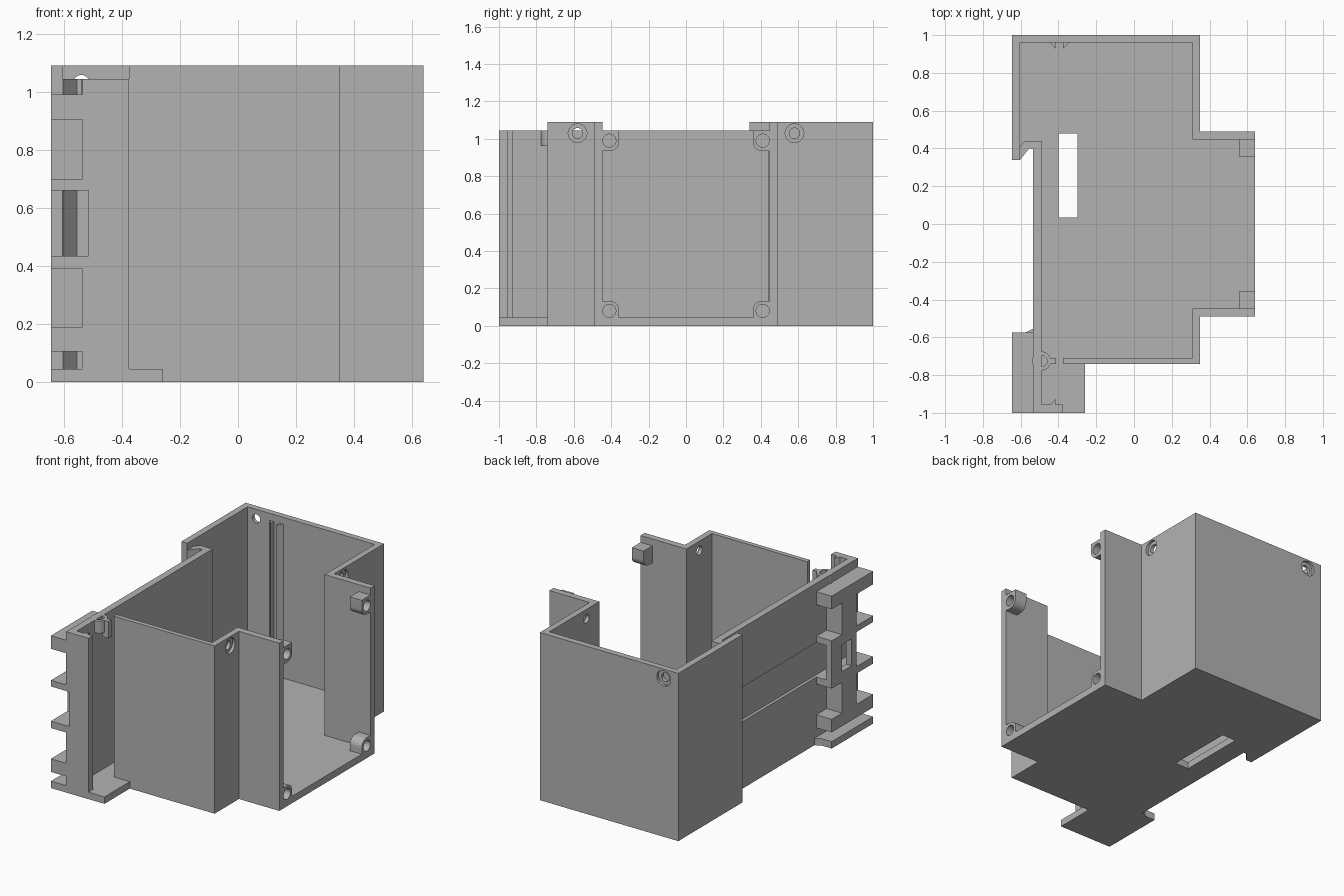
import bpy, bmesh, math
from mathutils import Vector

if "Cube" in bpy.data.objects:
    bpy.data.objects.remove(bpy.data.objects["Cube"])

grey = bpy.data.materials.new("plain grey")
grey.diffuse_color = (0.45, 0.45, 0.45, 1)
grey.use_nodes = True
grey.node_tree.nodes["Principled BSDF"].inputs["Base Color"].default_value = grey.diffuse_color

H, RIM, FLOOR = 1.09, 1.045, 0.045


def prism(name, pts, lo, hi, axis="z"):
    """Extrude a closed outline along an axis (x: pts are y,z; y: x,z; z: x,y)."""
    place = {"x": lambda a, b, c: (c, a, b),
             "y": lambda a, b, c: (a, c, b),
             "z": lambda a, b, c: (a, b, c)}[axis]
    bm = bmesh.new()
    face = bm.faces.new([bm.verts.new(place(a, b, lo)) for a, b in pts])
    ext = bmesh.ops.extrude_face_region(bm, geom=[face])
    shift = Vector(place(0, 0, hi - lo))
    bmesh.ops.translate(bm, vec=shift,
                        verts=[v for v in ext["geom"] if isinstance(v, bmesh.types.BMVert)])
    bmesh.ops.recalc_face_normals(bm, faces=bm.faces)
    me = bpy.data.meshes.new(name)
    bm.to_mesh(me)
    bm.free()
    me.materials.append(grey)
    ob = bpy.data.objects.new(name, me)
    bpy.context.collection.objects.link(ob)
    return ob


def box(name, x0, x1, y0, y1, z0, z1):
    return prism(name, [(x0, y0), (x1, y0), (x1, y1), (x0, y1)], z0, z1)


def circle(a, b, r, n=32):
    return [(a + r * math.cos(2 * math.pi * i / n), b + r * math.sin(2 * math.pi * i / n))
            for i in range(n)]


def cut(ob, cutter):
    cutter.hide_render = True
    cutter.hide_viewport = True
    cutter.display_type = "WIRE"
    m = ob.modifiers.new("cut", "BOOLEAN")
    m.operation, m.solver, m.object = "DIFFERENCE", "EXACT", cutter


def screw_hole(ob, a, b, axis, outer, inward):
    """Through hole with a wider shallow recess on the outside face."""
    for r, d in ((0.028, 0.08), (0.05, 0.018)):
        lo, hi = sorted((outer - inward * 0.02, outer + inward * d))
        cut(ob, prism("hole_cutter", circle(a, b, r), lo, hi, axis))


# floor plate with slot
floor = prism("floor", [(-.645, 1), (.35, 1), (.35, .49), (.64, .49), (.64, -.49), (.35, -.49),
                        (.35, -.74), (-.26, -.74), (-.26, -1), (-.645, -1), (-.645, -.575),
                        (-.575, -.575), (-.535, -.555), (-.535, .4), (-.555, .4),
                        (-.605, .34), (-.645, .34)], 0, FLOOR)
cut(floor, box("slot_cutter", -.4, -.3, .035, .48, -.1, .2))

# tall back wall with its side return and flange
back = prism("back_wall", [(-.645, .34), (-.645, 1), (.35, 1), (.35, .49), (.64, .49), (.64, .447),
                           (.31, .447), (.31, .96), (-.603, .96), (-.603, .34)], FLOOR, H)
screw_hole(back, -.54, 1.03, "y", 1, -1)
screw_hole(back, .58, 1.03, "x", .35, -1)

# tall front wall with flange
front = prism("front_wall", [(-.375, -.74), (.35, -.74), (.35, -.49), (.64, -.49), (.64, -.447),
                             (.31, -.447), (.31, -.71), (-.375, -.71)], FLOOR, H)
screw_hole(front, -.58, 1.03, "x", .35, -1)

# left wall, with a long shallow groove across its outside
prism("left_wall", [(-.49, FLOOR), (-.535, FLOOR), (-.535, .435), (-.515, .435), (-.515, .66),
                    (-.535, .66), (-.535, RIM), (-.49, RIM)], -1, .4, "y")

# fixed rail hook joining left wall and back wall
prism("rail_hook", [(-.603, .34), (-.555, .4), (-.49, .4), (-.49, .44), (-.58, .44),
                    (-.603, .41)], FLOOR, RIM)

# narrow front end wall and the guide ribs for a board
box("end_wall", -.49, -.375, -1, -.955, FLOOR, RIM)
prism("front_guide_rib", [(-.44, -.955), (-.415, -.925), (-.415, -.955)], FLOOR, RIM)
for name, xa, xb in (("back_guide_rib_left", -.445, -.415), ("back_guide_rib_right", -.345, -.375)):
    prism(name, [(xa, .96), (xb, .928), (xb, .96)], FLOOR, RIM)

# clip guide bars on the outside of the left wall
for i, (z0, z1) in enumerate(((.105, .19), (.39, .435), (.66, .70), (.905, .99))):
    box(f"clip_bar_{i + 1}", -.645, -.535, -1, -.575, z0, z1)
for i, (z0, z1) in enumerate(((.19, .39), (.70, .905))):
    box(f"clip_web_{i + 1}", -.645, -.535, -.83, -.68, z0, z1)

# window plate over the clip channel
plate = box("clip_window_plate", -.645, -.605, -.83, -.575, .435, .66)
cut(plate, box("window_cutter", -.7, -.56, -.78, -.68, .46, .635))

# corner screw bosses in the open side, rounded toward the opening
for s, side in ((-1, "front"), (1, "back")):
    for z_wall, z_in, zc, level in ((FLOOR, .133, .08, "lower"), (RIM, .935, .99, "upper")):
        r = .05
        v = 1 if z_in > z_wall else -1
        pts = [(s * .447, z_wall), (s * .357, z_wall)]
        for i in range(9):
            t = math.pi / 2 * i / 8
            pts.append((s * (.357 + r - r * math.cos(t)), z_in - v * r + v * r * math.sin(t)))
        pts.append((s * .447, z_in))
        boss = prism(f"{level}_{side}_boss", pts, .555, .64, "x")
        cut(boss, prism("boss_cutter", circle(s * .41, zc, .035), .575, .7, "x"))

# small screw tube and stop tab by the board slot
tube = prism("screw_tube", circle(-.49, -.725, .05), .965, RIM)
cut(tube, prism("tube_cutter", circle(-.49, -.725, .03), .985, 1.2))
box("tube_tab", -.455, -.412, -.74, -.712, .935, RIM)

# smooth the round bores and bosses, keep edges sharp
for ob in bpy.context.collection.objects:
    if any(k in ob.name for k in ("boss", "tube", "hole")):
        ob.data.polygons.foreach_set("use_smooth", [len(p.vertices) == 4 for p in ob.data.polygons])
        bm = bmesh.new()
        bm.from_mesh(ob.data)
        for e in bm.edges:
            e.smooth = len(e.link_faces) == 2 and e.calc_face_angle(0) < math.radians(30)
        bm.to_mesh(ob.data)
        bm.free()
